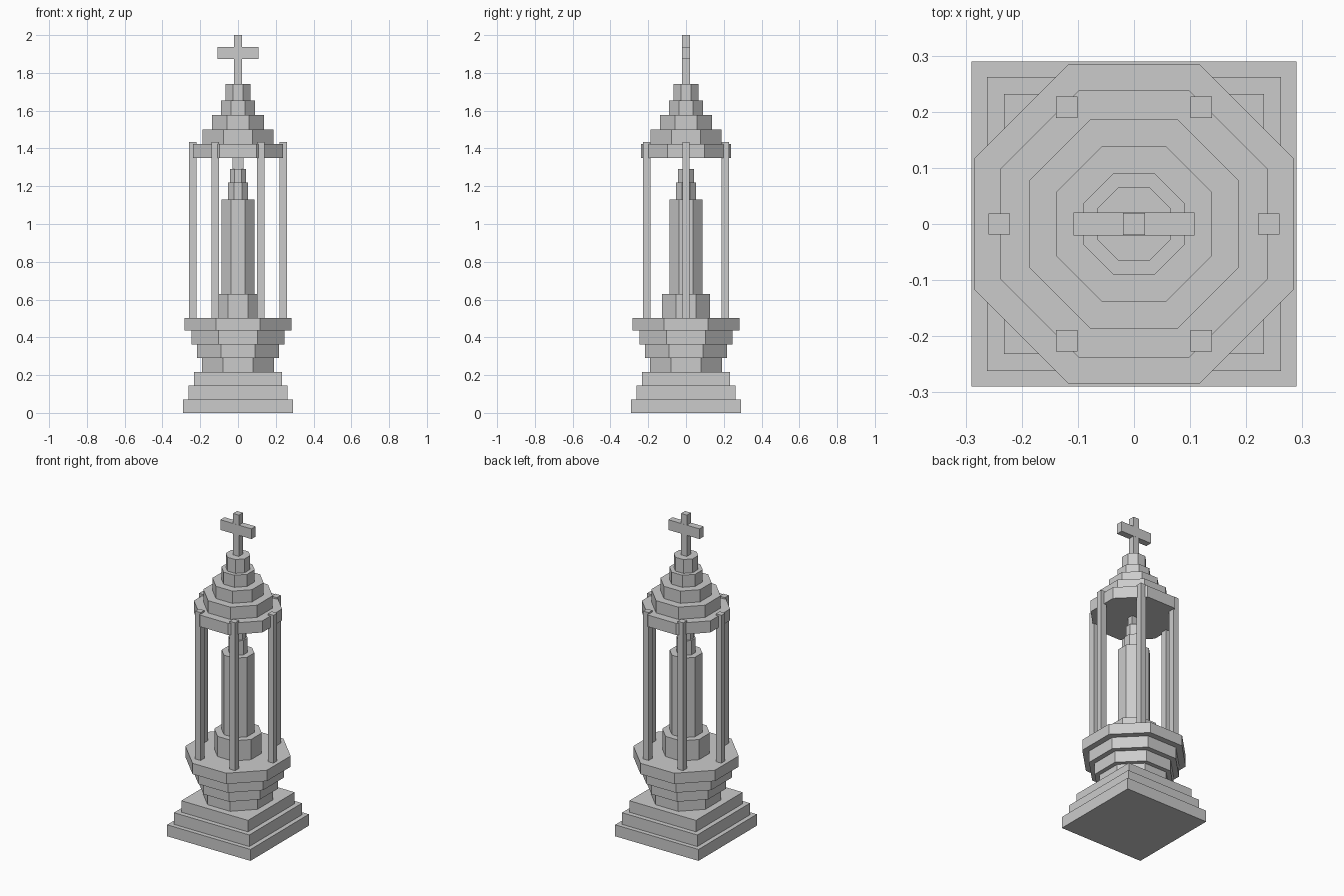
import bpy
import math

cube = bpy.data.objects.get("Cube")
if cube:
    bpy.data.objects.remove(cube, do_unlink=True)

# Single stone colour
stone = bpy.data.materials.new("grey stone")
stone.use_nodes = True
stone.diffuse_color = (0.6, 0.6, 0.6, 1)
stone.node_tree.nodes["Principled BSDF"].inputs["Base Color"].default_value = (0.6, 0.6, 0.6, 1)


def finish(name):
    obj = bpy.context.object
    obj.name = name
    bpy.ops.object.transform_apply(location=False, rotation=True, scale=True)
    obj.data.materials.append(stone)
    return obj


def box(name, x, y, hx, hy, z0, z1):
    """Upright box from its centre, half sizes and height range."""
    bpy.ops.mesh.primitive_cube_add(size=2, location=(x, y, (z0 + z1) / 2))
    bpy.context.object.scale = (hx, hy, (z1 - z0) / 2)
    return finish(name)


def octagon(name, half_width, z0, z1):
    """Octagonal slab with flat sides facing the axes."""
    bpy.ops.mesh.primitive_cylinder_add(
        vertices=8, radius=half_width / math.cos(math.pi / 8), depth=z1 - z0,
        location=(0, 0, (z0 + z1) / 2))
    obj = bpy.context.object
    # Turn so that a flat side faces the front
    if abs(obj.data.vertices[0].co.x) < 1e-4:
        obj.rotation_euler.z = math.pi / 8
    return finish(name)


def stack(name, half_widths, heights):
    for i, w in enumerate(half_widths):
        octagon(f"{name}_{i + 1}", w, heights[i], heights[i + 1])


# Square stepped base
base_heights = [0, 0.072, 0.145, 0.217]
for i, w in enumerate([0.29, 0.262, 0.232]):
    box(f"base_step_{i + 1}", 0, 0, w, w, base_heights[i], base_heights[i + 1])

# Octagonal tiers widening up to the platform
stack("platform_tier", [0.19, 0.216, 0.247, 0.284], [0.217, 0.29, 0.362, 0.435, 0.503])

# Central pedestal, shaft and stepped neck
stack("pillar", [0.128, 0.088, 0.052, 0.043], [0.503, 0.63, 1.13, 1.22, 1.29])
box("pillar_tip", 0, 0, 0.03, 0.019, 1.29, 1.35)

# Six square posts in a ring, rising just above the lowest roof tier
for i in range(6):
    a = i * math.pi / 3
    box(f"post_{i + 1}", 0.24 * math.cos(a), 0.24 * math.sin(a), 0.019, 0.019, 0.503, 1.433)

# Stepped octagonal roof
stack("roof_tier", [0.238, 0.187, 0.138, 0.09, 0.066], [1.35, 1.423, 1.5, 1.577, 1.653, 1.74])

# Cross on top
box("cross_upright", 0, 0, 0.02, 0.02, 1.74, 2.0)
box("cross_arm", 0, 0, 0.108, 0.0205, 1.873, 1.937)
